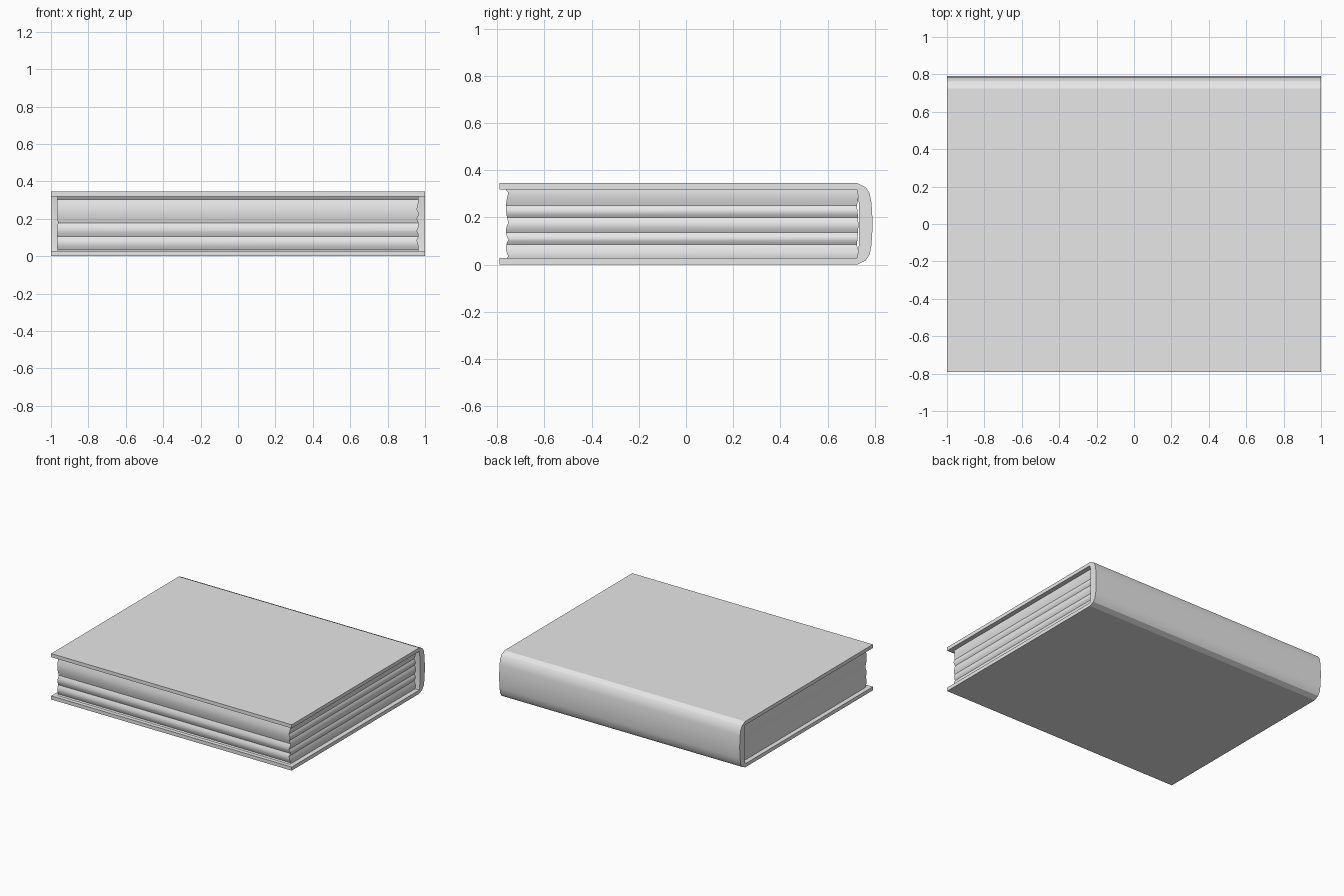
import bpy, bmesh, math

if "Cube" in bpy.data.objects:
    bpy.data.objects.remove(bpy.data.objects["Cube"])

grey = bpy.data.materials.new("plain grey")
grey.use_nodes = True
grey.diffuse_color = (0.8, 0.8, 0.8, 1)
grey.node_tree.nodes["Principled BSDF"].inputs["Base Color"].default_value = grey.diffuse_color

HEIGHT = 0.345
BOARD = 0.027


def make_object(name, bm, angle):
    bmesh.ops.recalc_face_normals(bm, faces=bm.faces)
    mesh = bpy.data.meshes.new(name)
    bm.to_mesh(mesh)
    bm.free()
    obj = bpy.data.objects.new(name, mesh)
    bpy.context.collection.objects.link(obj)
    mesh.materials.append(grey)
    bpy.ops.object.select_all(action="DESELECT")
    obj.select_set(True)
    bpy.context.view_layer.objects.active = obj
    bpy.ops.object.shade_smooth_by_angle(angle=math.radians(angle))
    return obj


def mirrored(points):
    """Complete a half profile, listed from the bottom up to mid height."""
    return points + [(y, HEIGHT - z) for y, z in reversed(points)]


# Cover: boards and rounded spine, one profile extruded along x
outer = mirrored([(-0.79, 0), (0.725, 0), (0.761, 0.017), (0.778, 0.042),
                  (0.786, 0.085), (0.79, 0.15)])
inner = mirrored([(-0.79, BOARD), (0.725, BOARD), (0.732, 0.08)])
bm = bmesh.new()
profile = bm.faces.new([bm.verts.new((-1, y, z)) for y, z in outer + inner[::-1]])
sweep = bmesh.ops.extrude_face_region(bm, geom=[profile])
bmesh.ops.translate(bm, vec=(2, 0, 0),
                    verts=[v for v in sweep["geom"] if isinstance(v, bmesh.types.BMVert)])
cover = make_object("book_cover", bm, 35)
for face in cover.data.polygons:      # crisp chamfers beside the boards
    if abs(face.normal.z) > 0.8:
        face.use_smooth = False


# Pages: stacked outlines whose edges bulge between creases
def bulge(z, creases, depth):
    for low, high in zip(creases, creases[1:]):
        if low <= z <= high:
            return depth * math.sin(math.pi * (z - low) / (high - low))
    return 0


side_creases = [0.0, 0.085, 0.135, 0.2, 0.25, 0.36]
fore_creases = [0.0, 0.035, 0.105, 0.178, 0.304, 0.34]
left_creases = [0.0, 0.18, 0.345]
back_creases = [0.0, 0.085, 0.25, 0.345]
levels = sorted({BOARD + (HEIGHT - 2 * BOARD) * i / 40 for i in range(41)}
                | {z for z in side_creases + fore_creases + left_creases
                   if BOARD < z < HEIGHT - BOARD})
bm = bmesh.new()
rings = []
for z in levels:
    right = 0.956 + bulge(z, side_creases, 0.01)
    left = -0.963 - bulge(z, left_creases, 0.005)
    front = -0.753 - bulge(z, fore_creases, 0.01)
    back = 0.724 + bulge(z, back_creases, 0.006)
    rings.append([bm.verts.new((x, y, z)) for x, y in
                  ((left, front), (right, front), (right, back), (left, back))])
for below, above in zip(rings, rings[1:]):
    for i in range(4):
        j = (i + 1) % 4
        bm.faces.new((below[i], below[j], above[j], above[i]))
bm.faces.new(rings[0][::-1])
bm.faces.new(rings[-1])
make_object("page_block", bm, 30)
